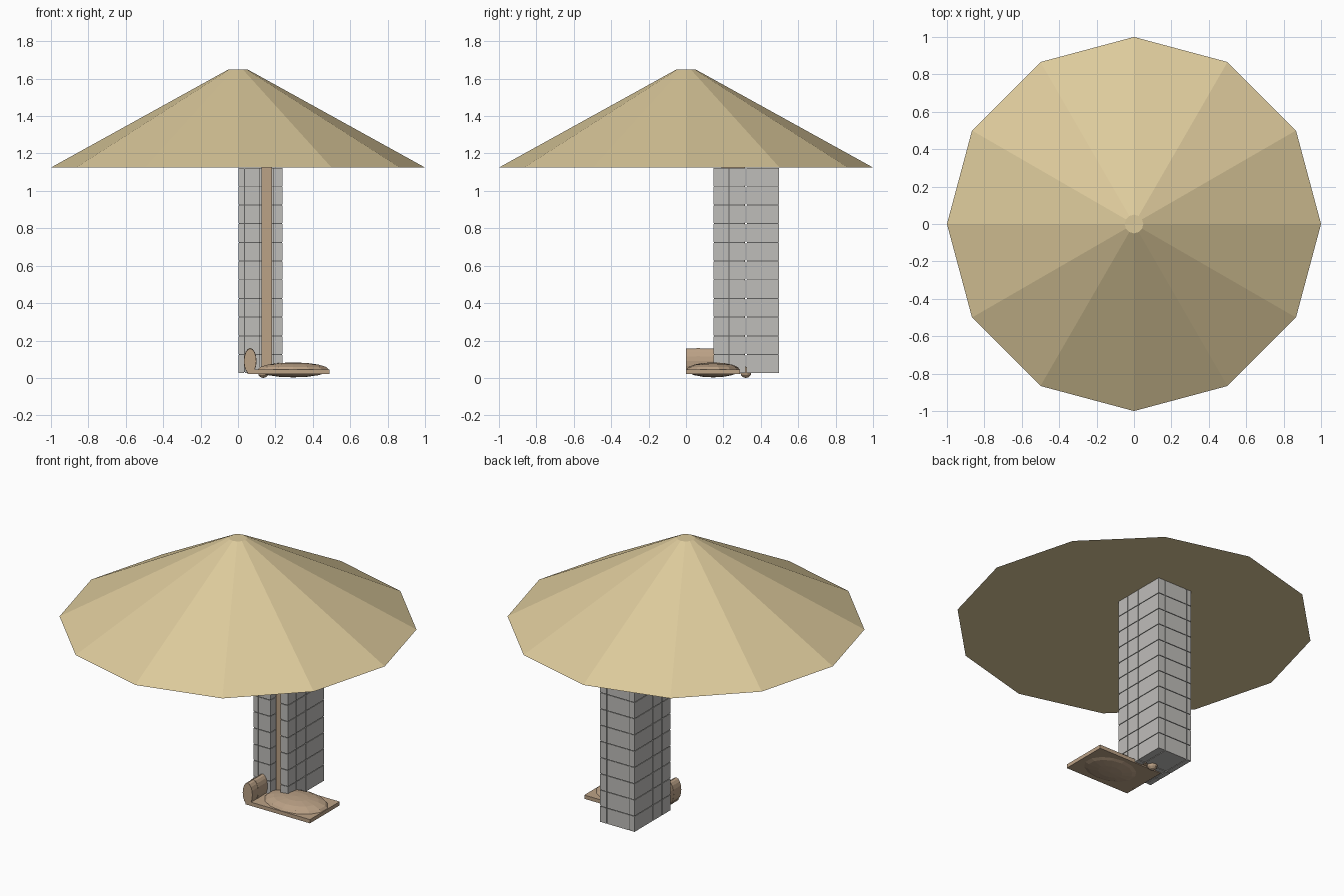
import bpy, bmesh, math
from mathutils import Matrix, Vector

cube = bpy.data.objects.get("Cube")
if cube:
    bpy.data.objects.remove(cube, do_unlink=True)


def material(name, rgb):
    m = bpy.data.materials.new(name)
    m.use_nodes = True
    m.diffuse_color = (*rgb, 1)
    bsdf = next(n for n in m.node_tree.nodes if n.type == 'BSDF_PRINCIPLED')
    bsdf.inputs["Base Color"].default_value = (*rgb, 1)
    return m


STRAW = material("straw", (0.72, 0.59, 0.33))
STONE = material("stone grey", (0.52, 0.51, 0.49))
MORTAR = material("mortar dark grey", (0.12, 0.12, 0.115))
WOOD = material("wood tan", (0.50, 0.36, 0.24))


def finish(name, bm, mat):
    mesh = bpy.data.meshes.new(name)
    bm.to_mesh(mesh)
    bm.free()
    mesh.materials.append(mat)
    ob = bpy.data.objects.new(name, mesh)
    bpy.context.collection.objects.link(ob)
    return ob


def add_box(bm, lo, hi, gap=0.0):
    lo, hi = Vector(lo), Vector(hi)
    size = hi - lo - Vector((gap, gap, gap))
    bmesh.ops.create_cube(bm, size=1, matrix=Matrix.Translation((lo + hi) / 2) @ Matrix.Diagonal((*size, 1)))


def ellipsoid(name, centre, radii, mat, segs=14, rings=8):
    bm = bmesh.new()
    bmesh.ops.create_uvsphere(bm, u_segments=segs, v_segments=rings, radius=1,
                              matrix=Matrix.Translation(centre) @ Matrix.Diagonal((*radii, 1)))
    return finish(name, bm, mat)


# Twelve-sided canopy with a closed underside
BOTTOM, EAVES, PEAK = 0.025, 1.125, 1.65
bm = bmesh.new()
bmesh.ops.create_cone(bm, cap_ends=True, segments=12, radius1=1, radius2=0.05, depth=PEAK - EAVES,
                      matrix=Matrix.Translation((0, 0, (EAVES + PEAK) / 2)))
finish("canopy", bm, STRAW)

# Brick pillar: two cheeks with a slot between them, and a solid back
Y_CUTS = (0.145, 0.23, 0.32, 0.5)
LEFT, RIGHT, BACK = (0, 0.035, 0.12), (0.185, 0.24), (0, 0.035, 0.19, 0.24)
ROWS = 11
GAP = 0.005
bricks = bmesh.new()
core = bmesh.new()
row_height = (EAVES - BOTTOM) / ROWS


def brick_course(z, xs, ys):
    for x0, x1 in zip(xs, xs[1:]):
        for y0, y1 in zip(ys, ys[1:]):
            add_box(bricks, (x0, y0, z), (x1, y1, z + row_height), GAP)


for xs, ys in ((LEFT, Y_CUTS[:3]), (RIGHT, Y_CUTS[:3]), (BACK, Y_CUTS[2:])):
    for row in range(ROWS):
        brick_course(BOTTOM + row * row_height, xs, ys)
    # Mortar set back behind the brick faces
    add_box(core, (xs[0], ys[0], BOTTOM), (xs[-1], ys[-1], EAVES), GAP * 2.4)
finish("pillar_bricks", bricks, STONE)
finish("pillar_mortar", core, MORTAR)

# Wooden post set into the slot, with a rounded foot
bm = bmesh.new()
add_box(bm, (0.125, 0.19, 0.03), (0.182, 0.315, EAVES))
finish("post", bm, WOOD)
ellipsoid("post_foot", (0.135, 0.32, 0.03), (0.03, 0.03, 0.03), WOOD, 10, 6)

# Flat mat with a domed cushion
bm = bmesh.new()
add_box(bm, (0.05, 0, 0.022), (0.49, 0.29, 0.045))
finish("mat", bm, WOOD)
ellipsoid("cushion", (0.295, 0.145, 0.043), (0.197, 0.143, 0.04), WOOD)

# Upright oval bolster with a raised band
for name, y0, y1, grow in (("bolster", 0, 0.15, 1.0), ("bolster_band", 0.055, 0.075, 1.04)):
    bm = bmesh.new()
    bmesh.ops.create_cone(bm, cap_ends=True, segments=16, radius1=1, radius2=1, depth=1,
                          matrix=Matrix.Translation((0.065, (y0 + y1) / 2, 0.09))
                          @ Matrix.Diagonal((0.033 * grow, y1 - y0, 0.067 * grow, 1))
                          @ Matrix.Rotation(math.pi / 2, 4, 'X'))
    finish(name, bm, WOOD)
